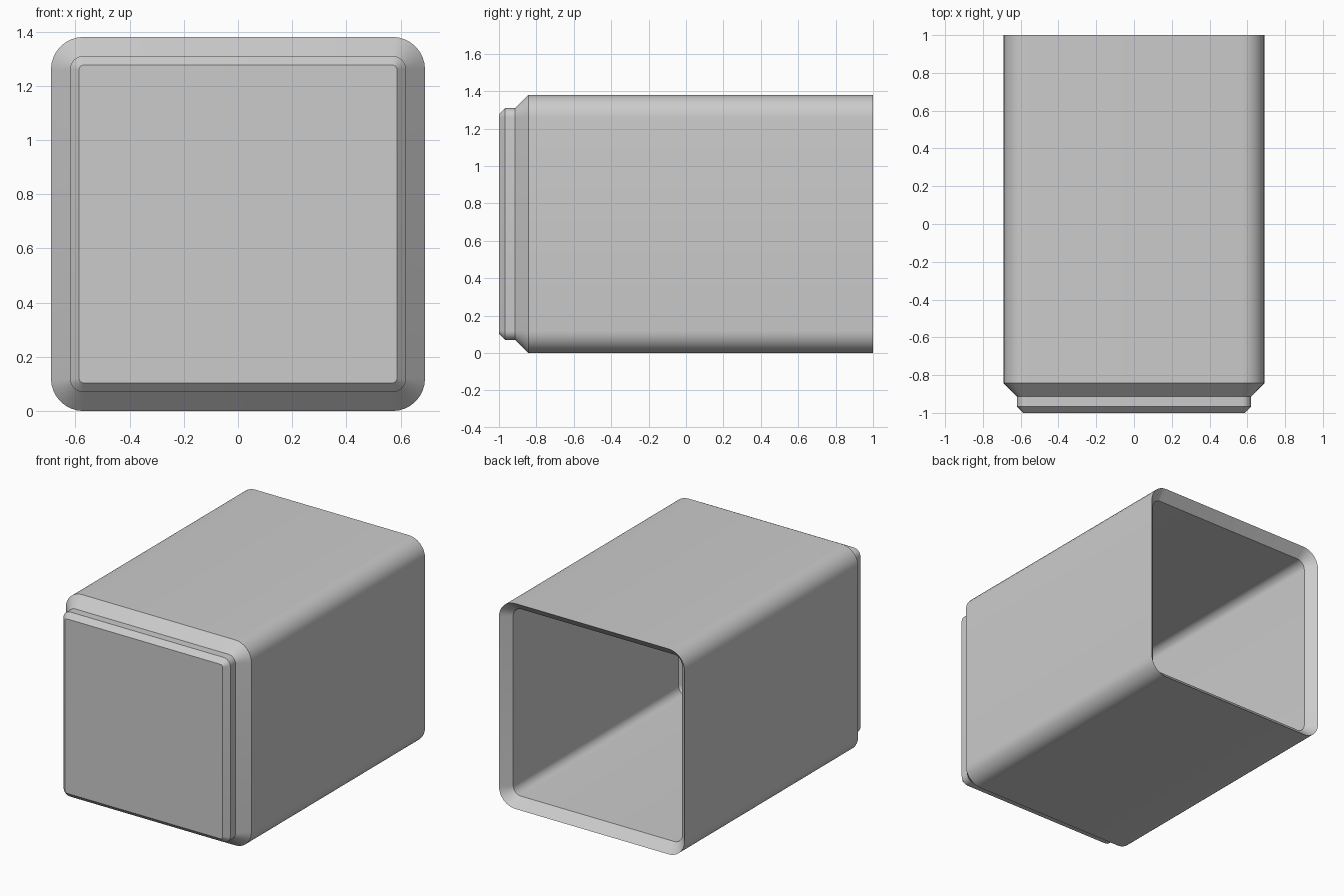
import bpy, bmesh, math

cube = bpy.data.objects.get("Cube")
if cube:
    bpy.data.objects.remove(cube, do_unlink=True)

HALF = 0.69       # half width and half height
RADIUS = 0.12     # outer corner radius
SEGMENTS = 8      # facets per rounded corner

grey = bpy.data.materials.new("light_grey")
grey.use_nodes = True
colour = (0.6, 0.6, 0.6, 1)
grey.diffuse_color = colour
grey.node_tree.nodes["Principled BSDF"].inputs["Base Color"].default_value = colour


def rounded_ring(bm, inset, y):
    """Rounded square in the xz plane, shrunk by inset on every side."""
    r = max(RADIUS - inset, 0.012)
    c = HALF - inset - r
    ring = []
    for corner in range(4):
        mid = math.radians(45 + 90 * corner)
        cx, cz = math.copysign(c, math.cos(mid)), math.copysign(c, math.sin(mid))
        for i in range(SEGMENTS + 1):
            a = math.radians(90 * (corner + i / SEGMENTS))
            ring.append(bm.verts.new((cx + r * math.cos(a), y, HALF + cz + r * math.sin(a))))
    return ring


def bridge(bm, a, b):
    n = len(a)
    for i in range(n):
        bm.faces.new((a[i], a[(i + 1) % n], b[(i + 1) % n], b[i]))


# Section as (inset, y): front panel, stepped outer skin, sloped rear rim, inner skin
section = [
    (0.104, -1.0), (0.07, -0.967), (0.07, -0.913), (0, -0.843),
    (0, 1.0), (0.062, 0.938),
    (0.062, -0.817), (0.132, -0.887), (0.132, -0.938),
]

bm = bmesh.new()
rings = [rounded_ring(bm, inset, y) for inset, y in section]
for a, b in zip(rings, rings[1:]):
    bridge(bm, a, b)
bm.faces.new(rings[0])       # front panel
bm.faces.new(rings[-1])      # inside of the front panel
bmesh.ops.recalc_face_normals(bm, faces=bm.faces)

mesh = bpy.data.meshes.new("hollow_housing")
bm.to_mesh(mesh)
bm.free()
mesh.materials.append(grey)
housing = bpy.data.objects.new("hollow_housing", mesh)
bpy.context.collection.objects.link(housing)

# Smooth corners, crisp steps
bpy.ops.object.select_all(action="DESELECT")
housing.select_set(True)
bpy.context.view_layer.objects.active = housing
bpy.ops.object.shade_smooth_by_angle(angle=math.radians(30))
